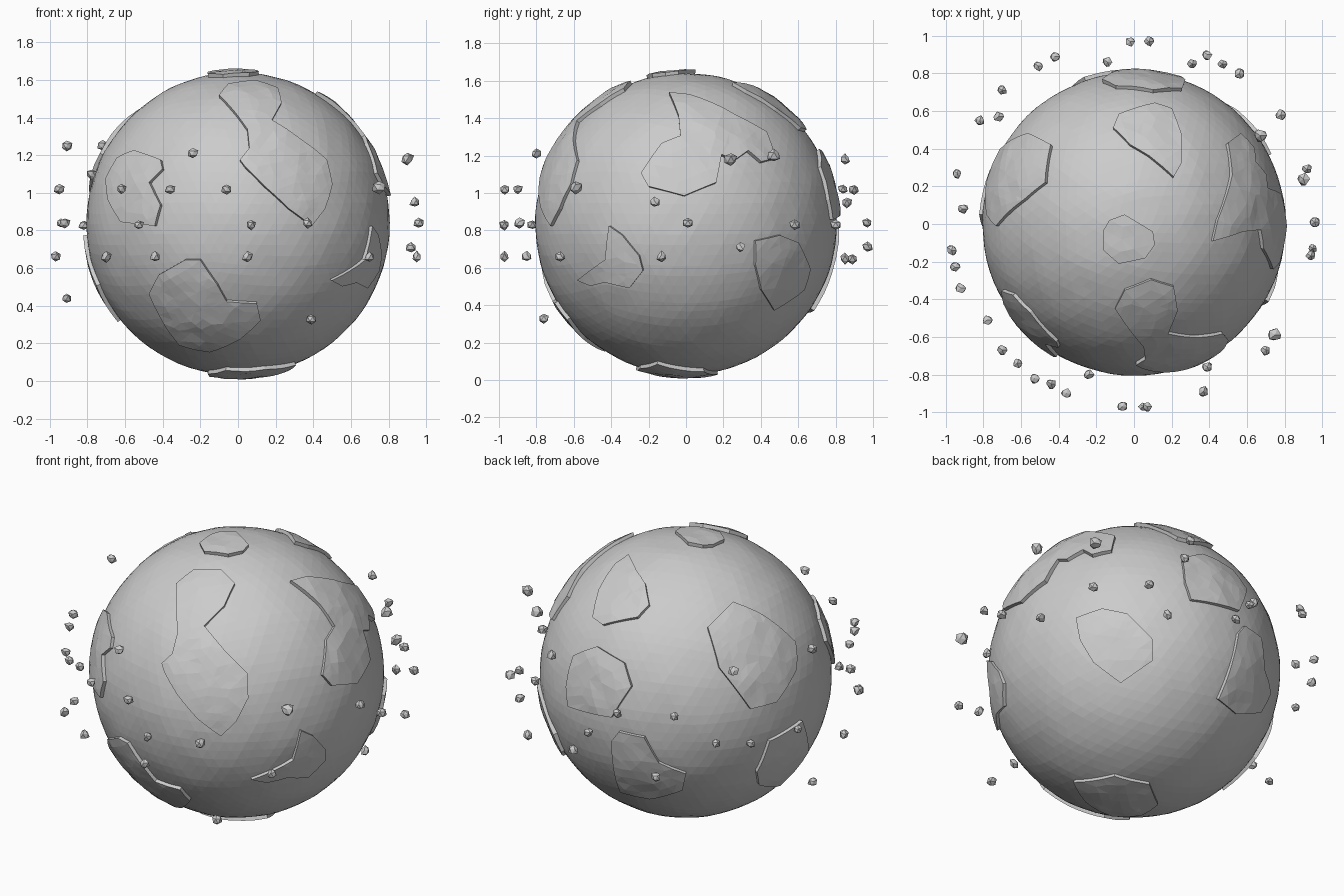
import bpy, bmesh, random
from math import radians, sin, cos, sqrt
from mathutils import Vector, noise

if "Cube" in bpy.data.objects:
    bpy.data.objects.remove(bpy.data.objects["Cube"])

random.seed(4)
CENTRE = Vector((0, 0, 0.835))
SEA, LAND, WALL = 0.806, 0.826, 0.78

# Viewing directions (azimuth, elevation) in which land outlines are drawn
FRONT, RIGHT, TOP = (-90, 0), (0, 0), (-90, 90)
BACK_LEFT, BELOW = (125, 25), (48, -30)


def finish(bm, name):
    bmesh.ops.recalc_face_normals(bm, faces=bm.faces)
    me = bpy.data.meshes.new(name)
    bm.to_mesh(me)
    bm.free()
    ob = bpy.data.objects.new(name, me)
    bpy.context.collection.objects.link(ob)
    ob.location = CENTRE
    return ob


def land(name, view, outline):
    """Raised land mass: outline in hundredths of a unit, projected on the ball."""
    az, el = map(radians, view)
    right = Vector((-sin(az), cos(az), 0))
    up = Vector((-cos(az) * sin(el), -sin(az) * sin(el), cos(el)))
    toward = right.cross(up)
    dirs = []
    for u, v in outline:
        u, v = u / 82, v / 82
        length = max(1, sqrt(u * u + v * v) / 0.99)
        u, v = u / length, v / length
        dirs.append(right * u + up * v + toward * sqrt(1 - u * u - v * v))
    mid = sum(dirs, Vector()).normalized()
    bm = bmesh.new()
    bm.faces.new([bm.verts.new(d / d.dot(mid)) for d in dirs])
    bmesh.ops.triangulate(bm, faces=bm.faces)
    for _ in range(4):
        long = [e for e in bm.edges if e.calc_length() > 0.12]
        if not long:
            break
        bmesh.ops.subdivide_edges(bm, edges=long, cuts=1)
        bmesh.ops.triangulate(bm, faces=bm.faces)
        bmesh.ops.beautify_fill(bm, faces=bm.faces, edges=[e for e in bm.edges if not e.is_boundary])
    for v in bm.verts:
        d = v.co.normalized()
        bump = 0.004 if v.is_boundary else 0.009
        v.co = d * (LAND + bump * noise.noise(d * 7))
    rim = [e for e in bm.edges if e.is_boundary]
    ext = bmesh.ops.extrude_edge_only(bm, edges=rim)["geom"]
    for v in ext:
        if isinstance(v, bmesh.types.BMVert):
            v.co = v.co.normalized() * WALL
    return finish(bm, name)


# Ball of the planet
bm = bmesh.new()
bmesh.ops.create_icosphere(bm, subdivisions=5, radius=1)
for v in bm.verts:
    d = v.co.normalized()
    v.co = d * (SEA + 0.004 * noise.noise(d * 6))
finish(bm, "planet_ball")

# Land masses
land("front_land", FRONT, [(-10, 68), (-5, 74), (9, 76), (21, 72), (23, 64), (18, 55), (33, 45),
     (47, 34), (50, 21), (46, 8), (39, -1), (27, 8), (14, 20), (4, 30), (1, 34), (6, 40), (5, 50), (0, 57)])
land("front_left_land", FRONT, [(-70, 24), (-64, 35), (-55, 39), (-41, 34), (-40, 29), (-47, 22),
     (-41, 10), (-44, -1), (-62, 1), (-69, 13)])
land("front_lower_land", FRONT, [(-47, -37), (-42, -27), (-28, -19), (-20, -19), (-11, -32), (-6, -41),
     (10, -42), (12, -51), (1, -61), (-15, -68), (-31, -64), (-42, -48)])
land("right_small_land", RIGHT, [(-58, -30), (-43, -19), (-41, -1), (-34, -6), (-25, -17), (-23, -25),
     (-30, -34), (-43, -31), (-51, -33)])
land("right_land", RIGHT, [(-9, 70), (2, 69), (26, 58), (43, 49), (48, 35), (40, 33), (33, 39), (26, 34),
     (19, 37), (16, 22), (-1, 15), (-20, 20), (-24, 27), (-13, 43), (-3, 47), (-4, 58)])
land("right_back_land", RIGHT, [(37, -9), (50, -6), (60, -10), (66, -24), (63, -35), (47, -46),
     (40, -35), (37, -22)])
land("upper_back_land", TOP, [(-11, 51), (-8, 58), (11, 64), (20, 61), (25, 48), (25, 32), (21, 25),
     (8, 36), (-2, 42)])
land("upper_left_land", TOP, [(-78, 5), (-78, 24), (-72, 40), (-56, 48), (-44, 42), (-47, 22),
     (-58, 13), (-73, -1)])
land("north_cap", TOP, [(-16, -3), (-13, 2), (-5, 5), (10, -4), (11, -11), (6, -18), (-8, -21), (-16, -14)])
land("back_land", BACK_LEFT, [(-66, -8), (-62, 9), (-49, 14), (-34, 5), (-30, -8), (-41, -25), (-65, -19)])
land("back_lower_land", BACK_LEFT, [(-41, -38), (-37, -33), (-23, -36), (-15, -50), (0, -56), (-2, -65),
     (-20, -70), (-36, -66), (-40, -52)])
land("left_lower_land", BACK_LEFT, [(39, -55), (46, -38), (64, -27), (67, -44), (52, -63), (40, -62)])
land("south_cap", BELOW, [(-33, -60), (-10, -57), (9, -62), (13, -73), (3, -79), (-13, -79), (-27, -71)])

# Ring of small orbiting rocks
ROCKS = [
    (-.02, .97, .84), (.08, .97, .71), (-.14, .86, .95), (-.42, .89, .65), (-.51, .84, 1.02),
    (-.70, .71, .86), (-.72, .57, 1.25), (-.82, .55, .83), (-.94, .27, .84), (-.91, .08, 1.25),
    (-.91, .08, .44), (-.97, -.14, .66), (-.95, -.23, 1.02), (-.92, -.34, .84), (-.78, -.51, 1.10),
    (-.70, -.67, .66), (-.62, -.74, 1.02), (-.53, -.82, .83), (-.44, -.85, .66), (-.36, -.90, 1.02),
    (-.24, -.80, 1.21), (-.06, -.97, 1.02), (.07, -.97, .83), (.05, -.97, .66), (.37, -.89, .84),
    (.39, -.76, .33), (.70, -.67, .66), (.75, -.59, 1.03), (.94, -.17, .95), (.95, -.13, .66),
    (.96, .01, .84), (.90, .24, 1.18), (.92, .29, .71), (.78, .58, .83), (.67, .47, 1.20),
    (.56, .80, .83), (.47, .85, .65), (.39, .90, 1.02), (.31, .85, 1.18)]
BIG = {(.75, -.59, 1.03), (.67, .47, 1.20), (.90, .24, 1.18)}
for i, p in enumerate(ROCKS):
    bm = bmesh.new()
    bmesh.ops.create_icosphere(bm, subdivisions=1, radius=0.037 if p in BIG else 0.029)
    for v in bm.verts:
        v.co *= random.uniform(0.75, 1.15)
    finish(bm, f"rock_{i + 1}").location = p
